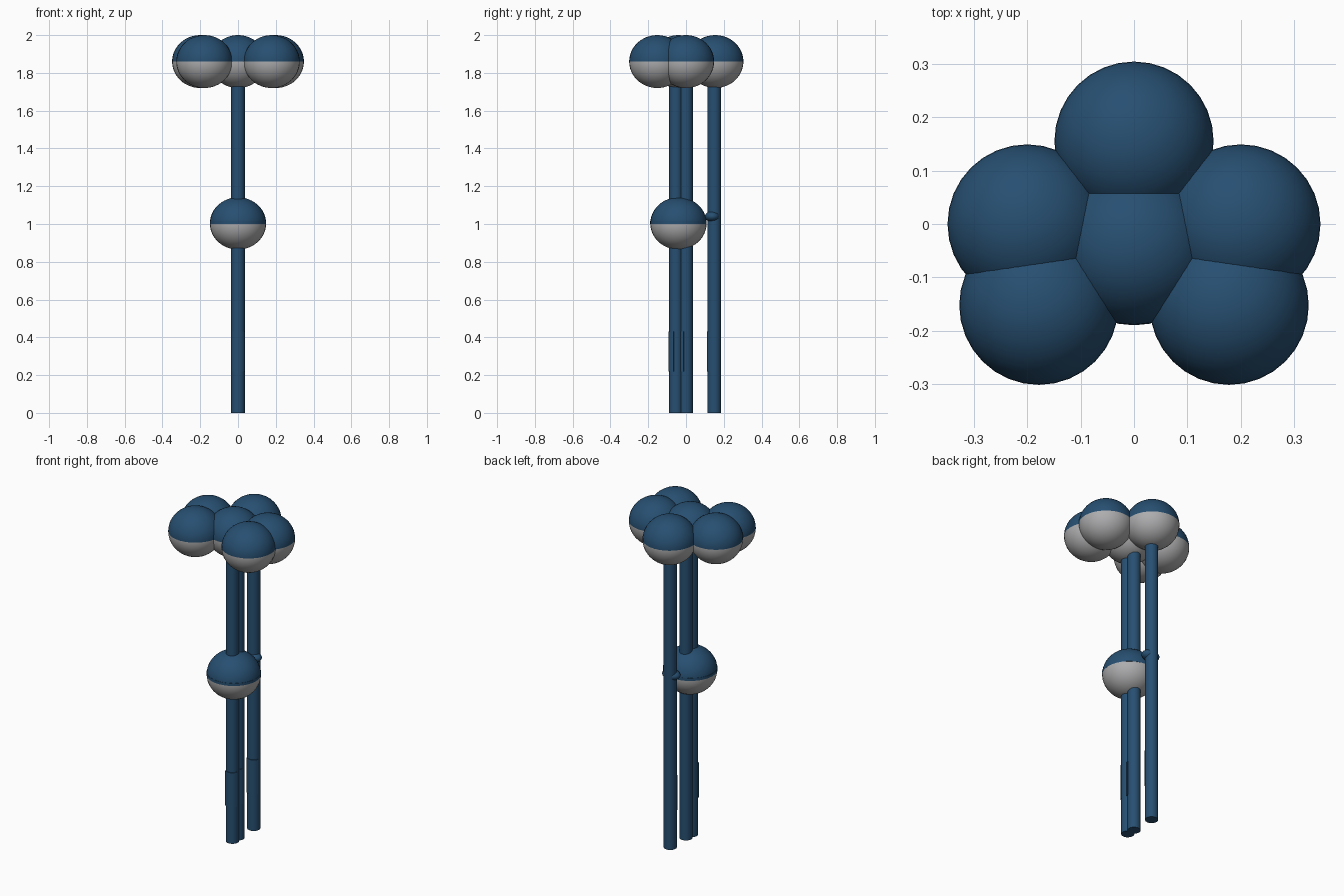
import bpy, bmesh, math

if "Cube" in bpy.data.objects:
    bpy.data.objects.remove(bpy.data.objects["Cube"])


def material(name, rgb):
    m = bpy.data.materials.new(name)
    m.diffuse_color = (*rgb, 1)
    m.use_nodes = True
    m.node_tree.nodes["Principled BSDF"].inputs["Base Color"].default_value = m.diffuse_color
    return m


BLUE = material("dark blue", (0.020, 0.078, 0.165))
GREY = material("light grey", (0.42, 0.42, 0.43))


def finish(name, bm, mats, angle=40):
    me = bpy.data.meshes.new(name)
    bm.to_mesh(me)
    bm.free()
    ob = bpy.data.objects.new(name, me)
    bpy.context.collection.objects.link(ob)
    for m in mats:
        me.materials.append(m)
    bpy.ops.object.select_all(action='DESELECT')
    ob.select_set(True)
    bpy.context.view_layer.objects.active = ob
    bpy.ops.object.shade_smooth_by_angle(angle=math.radians(angle))
    return ob


def lamp_globe(name, x, y, z, rz=0.14):
    # flattened ball, blue upper half and grey lower half
    bm = bmesh.new()
    bmesh.ops.create_uvsphere(bm, u_segments=32, v_segments=24, radius=1)
    for f in bm.faces:
        f.material_index = 0 if f.calc_center_median().z > 0 else 1
    for v in bm.verts:
        v.co = (x + v.co.x * 0.149, y + v.co.y * 0.149, z + v.co.z * rz)
    return finish(name, bm, [BLUE, GREY])


def ring_solid(name, x, y, z0, z1, r, segs=24):
    bm = bmesh.new()
    bmesh.ops.create_cone(bm, cap_ends=True, segments=segs, radius1=r, radius2=r, depth=z1 - z0)
    bmesh.ops.translate(bm, verts=bm.verts, vec=(x, y, (z0 + z1) / 2))
    return finish(name, bm, [BLUE])


# cluster of globes at the top
for i, (x, y) in enumerate([(0, 0.155), (-0.2, 0), (0.2, 0),
                            (-0.178, -0.152), (0.178, -0.152), (0, -0.04)]):
    lamp_globe(f"top_globe_{i + 1}", x, y, 1.86)

# single globe halfway up, with a thin rim
lamp_globe("middle_globe", 0, -0.04, 1.003, 0.138)
ring_solid("middle_globe_rim", 0, -0.04, 1.0, 1.016, 0.1495, 32)

# poles, each with a curved access cover near the foot
for i, y in enumerate((-0.053, 0.0, 0.15)):
    ring_solid(f"pole_{i + 1}", 0, y, 0, 1.85, 0.036)
    bm = bmesh.new()
    n = 10
    rows = []
    for k in range(n + 1):
        a = math.radians(-135 + 117 * k / n)
        c, s = math.cos(a), math.sin(a)
        rows.append([bm.verts.new((r * c, y + r * s, z))
                     for r, z in ((0.034, 0.22), (0.040, 0.22), (0.040, 0.43), (0.034, 0.43))])
    for p, q in zip(rows, rows[1:]):
        for j in range(4):
            bm.faces.new((p[j], q[j], q[(j + 1) % 4], p[(j + 1) % 4]))
    bm.faces.new(rows[0])
    bm.faces.new(rows[-1][::-1])
    bmesh.ops.recalc_face_normals(bm, faces=bm.faces)
    finish(f"access_cover_{i + 1}", bm, [BLUE])

# small cross knob where the middle globe meets the back pole
bm = bmesh.new()
bmesh.ops.create_uvsphere(bm, u_segments=20, v_segments=12, radius=1)
for v in bm.verts:
    v.co = (v.co.x * 0.055, 0.14 + v.co.y * 0.04, 1.04 + v.co.z * 0.03)
finish("bracket_knob", bm, [BLUE])
